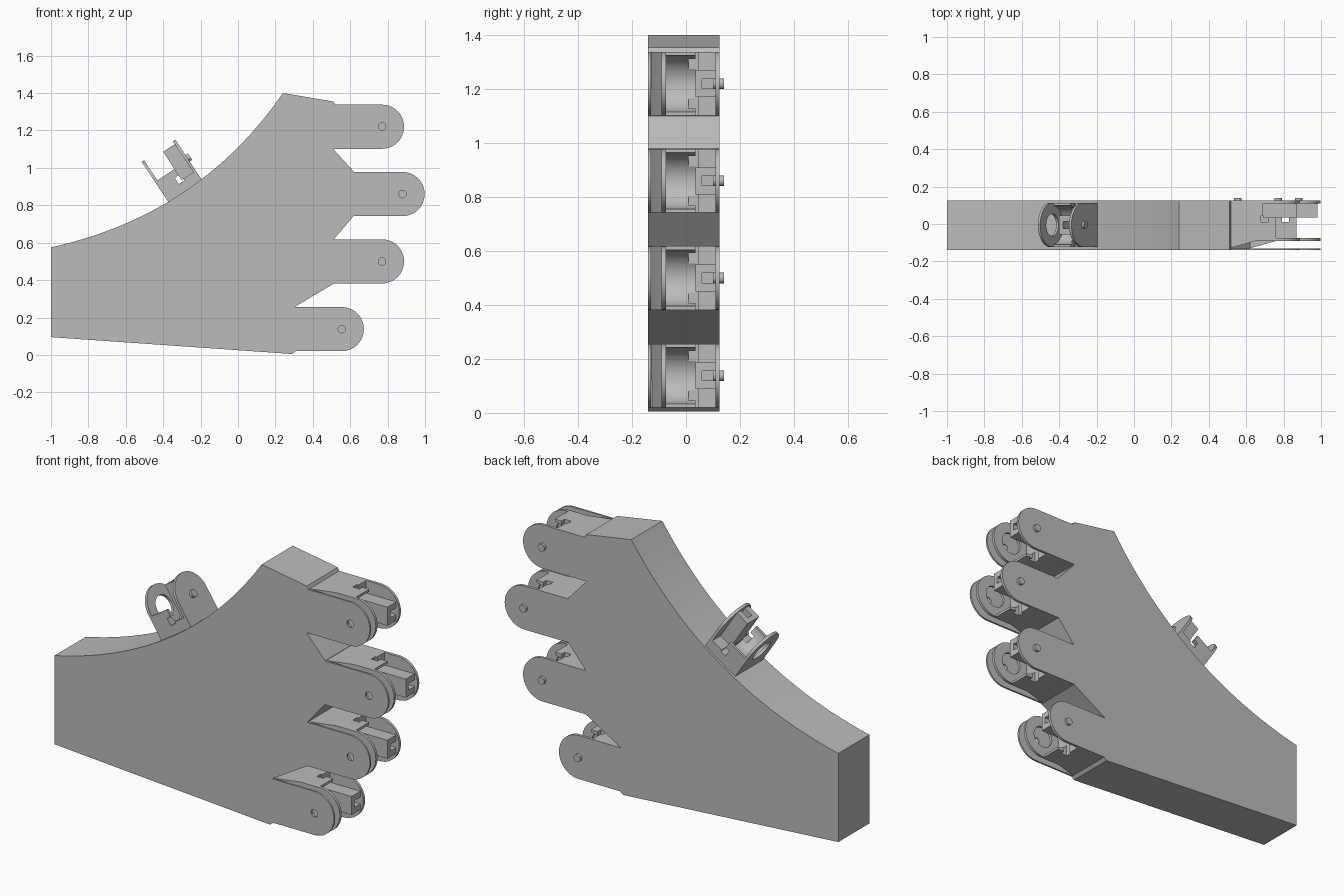
import bpy, bmesh, math
from mathutils import Matrix, Vector
from mathutils.geometry import interpolate_bezier

cube = bpy.data.objects.get("Cube")
if cube:
    bpy.data.objects.remove(cube)

grey = bpy.data.materials.new("plain grey")
grey.use_nodes = True
colour = (0.5, 0.5, 0.5, 1)
grey.diffuse_color = colour
grey.node_tree.nodes["Principled BSDF"].inputs["Base Color"].default_value = colour

R = 0.118            # knuckle radius
FRONT, BACK = -0.14, 0.125


def prism(name, loops, lo, hi, frame=Matrix(), upright=True):
    """Extrude outlines (first outer, then holes) along y, or along z if not upright."""
    def place(a, b):
        return (a, lo, b) if upright else (a, b, lo)
    bm = bmesh.new()
    edges = []
    for loop in loops:
        vs = [bm.verts.new(place(*p)) for p in loop]
        edges += [bm.edges.new((v, vs[i - 1])) for i, v in enumerate(vs)]
    bmesh.ops.triangle_fill(bm, edges=edges, use_beauty=True)
    out = bmesh.ops.extrude_face_region(bm, geom=bm.faces[:])
    shift = Vector((0, hi - lo, 0)) if upright else Vector((0, 0, hi - lo))
    moved = [g for g in out["geom"] if isinstance(g, bmesh.types.BMVert)]
    bmesh.ops.translate(bm, vec=shift, verts=moved)
    bmesh.ops.recalc_face_normals(bm, faces=bm.faces[:])
    bmesh.ops.dissolve_limit(bm, angle_limit=0.001, verts=bm.verts[:], edges=bm.edges[:])
    mesh = bpy.data.meshes.new(name)
    bm.to_mesh(mesh)
    bm.free()
    mesh.materials.append(grey)
    obj = bpy.data.objects.new(name, mesh)
    obj.matrix_world = frame
    bpy.context.collection.objects.link(obj)
    return obj


def circle(r, n=32):
    return [(r * math.cos(2 * math.pi * i / n), r * math.sin(2 * math.pi * i / n)) for i in range(n)]


def rect(a0, a1, b0, b1):
    return [(a0, b0), (a1, b0), (a1, b1), (a0, b1)]


def tongue(length):
    """Straight plate with a round end about the knuckle axis."""
    arc = [(R * math.sin(math.pi * i / 20), -R * math.cos(math.pi * i / 20)) for i in range(21)]
    return [(-length, -R)] + arc + [(-length, R)]


def cut(obj, cutters):
    for c in cutters:
        mod = obj.modifiers.new("cut", "BOOLEAN")
        mod.operation, mod.solver, mod.object = "DIFFERENCE", "EXACT", c
    bpy.context.view_layer.update()
    ev = obj.evaluated_get(bpy.context.evaluated_depsgraph_get())
    mesh = bpy.data.meshes.new_from_object(ev)
    obj.modifiers.clear()
    obj.data = mesh
    for c in cutters:
        bpy.data.objects.remove(c)


def knuckle(name, frame, length, cover=True):
    """Finger socket; local origin is the hinge axis, x points along the finger."""
    # side plates and hinge pin
    prism(name + "_inner_plate", [tongue(length), circle(0.06)], -0.09, -0.075, frame)
    prism(name + "_back_plate", [tongue(length)], 0.11, BACK, frame)
    prism(name + "_hinge_pin", [circle(0.02, 20)], 0.1, 0.14, frame)
    # body hollowed for the moving joint, with a small slot through it
    body = prism(name + "_body", [rect(-length, -0.01, -R, R)], -0.076, 0.111, frame)
    cut(body, [
        prism("joint_cutter", [circle(0.105, 48)], -0.1, 0.036, frame),
        prism("mount_cutter", [rect(-0.08, 0.1, -0.2, 0.2)], 0.035, 0.2, frame),
        prism("slot_cutter", [rect(-0.09, -0.05, -0.2, 0.2)], 0.01, 0.045, frame)])
    # slotted mount block beside the back plate
    prism(name + "_mount_base", [rect(-0.081, 0.1, -0.05, 0.05)], 0.035, 0.06, frame)
    for side, z0, z1 in (("lower", -0.05, -0.018), ("upper", 0.018, 0.05)):
        prism(f"{name}_mount_{side}_arm", [rect(-0.081, 0.1, z0, z1)], 0.059, 0.111, frame)
    # front cover plate and the ramp behind it
    if cover:
        prism(name + "_cover_plate", [tongue(length), circle(0.02, 20)], FRONT, -0.13, frame)
        ramp = [(-length, -0.13), (-0.26, -0.13), (-0.1, -0.085), (-length, -0.085)]
        prism(name + "_ramp", [ramp], -R, R, frame, upright=False)


# palm with a concave upper edge
top_edge = interpolate_bezier((0.24, 1.4, 0), (-0.059, 0.966, 0), (-0.473, 0.691, 0), (-1, 0.575, 0), 28)
outline = [(-1, 0.095), (0.29, 0.005), (0.31, 0.022), (0.3, 0.255), (0.51, 0.38), (0.51, 0.615),
           (0.62, 0.745), (0.62, 0.98), (0.51, 1.1), (0.52, 1.335), (0.51, 1.355)]
prism("palm", [outline + [(p[0], p[1]) for p in top_edge]], FRONT, BACK)

# four fingers
fingers = {"index": (0.77, 1.22), "middle": (0.88, 0.86), "ring": (0.77, 0.5), "little": (0.555, 0.138)}
for name, (x, z) in fingers.items():
    knuckle(name + "_finger", Matrix.Translation((x, 0, z)), 0.28)

# thumb, tilted onto the upper edge
along, across = Vector((-0.55, 0, 0.835)), Vector((0.835, 0, 0.55))
thumb = Matrix((along, across, (0, 1, 0))).transposed().to_4x4()
thumb.translation = (-0.374, -0.005, 0.983)
knuckle("thumb", thumb, 0.17, cover=False)

# smooth the curved edges only
bpy.ops.object.select_all(action="DESELECT")
for obj in bpy.context.collection.objects:
    if obj.type == "MESH" and grey.name in obj.data.materials:
        obj.select_set(True)
        bpy.context.view_layer.objects.active = obj
bpy.ops.object.shade_smooth_by_angle(angle=math.radians(25))
